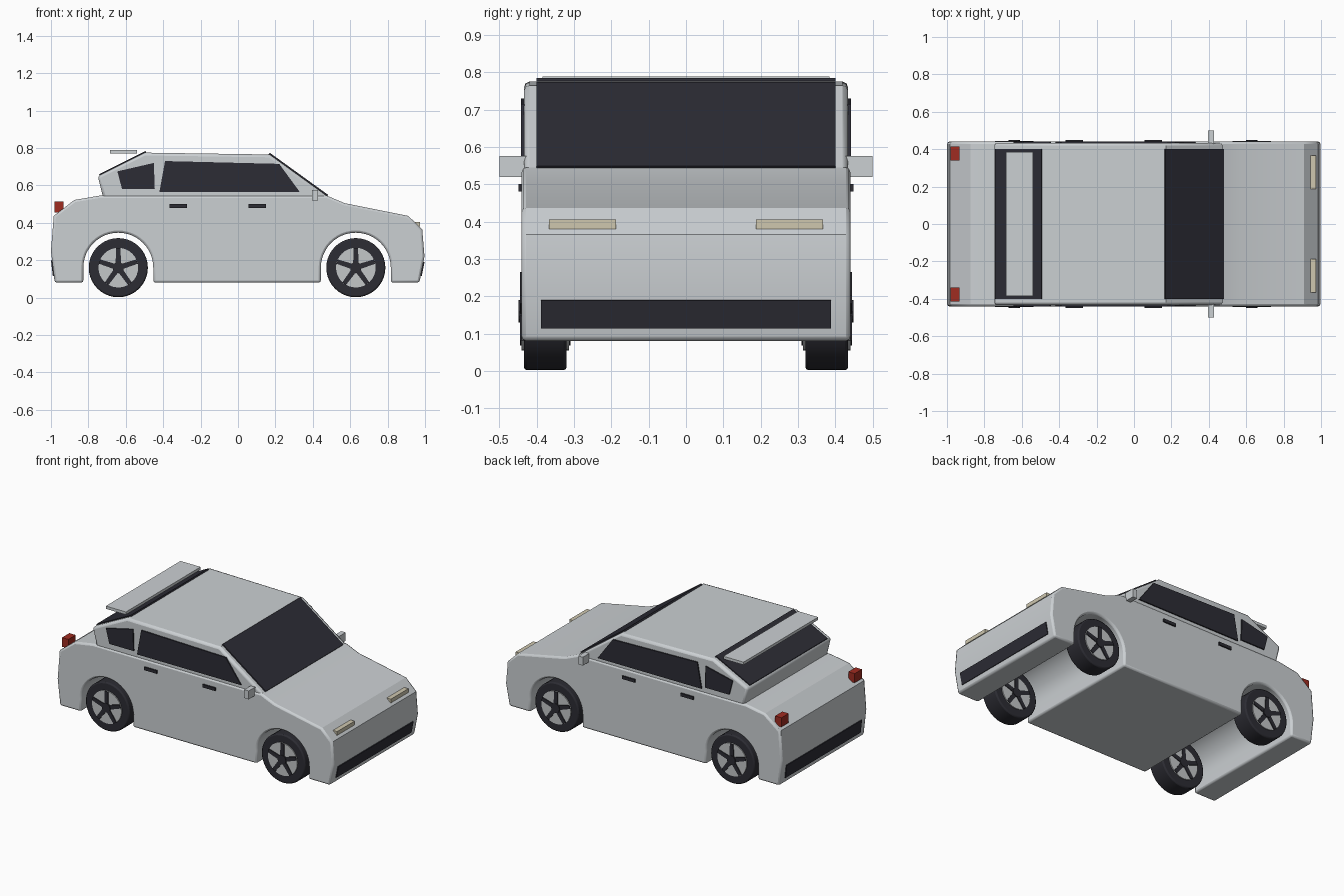
import bpy, bmesh, math
from mathutils import Vector

cube = bpy.data.objects.get("Cube")
if cube:
    bpy.data.objects.remove(cube)


def material(name, r, g, b):
    m = bpy.data.materials.new(name)
    m.use_nodes = True
    m.diffuse_color = (r, g, b, 1)
    m.node_tree.nodes["Principled BSDF"].inputs["Base Color"].default_value = (r, g, b, 1)
    return m


PAINT = material("silver paint", 0.60, 0.63, 0.65)
GLASS = material("dark glass", 0.025, 0.025, 0.035)
RUBBER = material("tyre rubber", 0.025, 0.025, 0.033)
ALLOY = material("wheel alloy", 0.55, 0.57, 0.58)
RED = material("tail lamp red", 0.35, 0.025, 0.015)
CREAM = material("headlamp cream", 0.62, 0.57, 0.43)


def slab(name, profile, y0, y1, mat, bevel=0, smooth=False):
    """Extrude an (x, z) outline from y0 to y1."""
    bm = bmesh.new()
    face = bm.faces.new([bm.verts.new((x, y0, z)) for x, z in profile])
    new = bmesh.ops.extrude_face_region(bm, geom=[face])["geom"]
    bmesh.ops.translate(bm, vec=(0, y1 - y0, 0),
                        verts=[v for v in new if isinstance(v, bmesh.types.BMVert)])
    bmesh.ops.recalc_face_normals(bm, faces=bm.faces)
    mesh = bpy.data.meshes.new(name)
    bm.to_mesh(mesh)
    bm.free()
    mesh.materials.append(mat)
    ob = bpy.data.objects.new(name, mesh)
    bpy.context.collection.objects.link(ob)
    if bevel:
        mod = ob.modifiers.new("edge", "BEVEL")
        mod.width, mod.segments = bevel, 2
        mod.limit_method, mod.angle_limit = "ANGLE", math.radians(75)
    if smooth:
        bpy.ops.object.select_all(action="DESELECT")
        ob.select_set(True)
        bpy.context.view_layer.objects.active = ob
        bpy.ops.object.shade_smooth_by_angle(angle=math.radians(20))
    return ob


def box(name, x0, x1, y0, y1, z0, z1, mat):
    return slab(name, [(x0, z0), (x1, z0), (x1, z1), (x0, z1)], y0, y1, mat)


def strip(name, a, b, half_width, lift, mat):
    """Thin plate laid over the profile edge from a to b."""
    a, b = Vector(a), Vector(b)
    d = (b - a).normalized()
    n = Vector((-d.y, d.x)) * lift
    return slab(name, [a - n * 0.5, b - n * 0.5, b + n, a + n], -half_width, half_width, mat)


def circle(cx, cz, r, n, start=0.0, sweep=2 * math.pi):
    return [(cx + r * math.cos(start + sweep * i / n), cz + r * math.sin(start + sweep * i / n))
            for i in range(n)]


HALF = 0.44
AXLES = (("rear", -0.64), ("front", 0.63))
FLOOR, HUB_Z, ARCH_R = 0.08, 0.16, 0.187

# lower body with wheel arches
outline = [(-0.98, FLOOR)]
for _, ax in AXLES:
    arch = circle(ax, HUB_Z, ARCH_R, 24, math.pi, -math.pi)
    outline += [(ax - ARCH_R, FLOOR)] + arch + [(ax + ARCH_R, HUB_Z), (ax + ARCH_R, FLOOR)]
outline += [(0.97, FLOOR), (0.997, 0.22), (0.985, 0.365), (0.91, 0.437), (0.57, 0.505),
            (0.475, 0.545), (-0.74, 0.545), (-0.875, 0.522), (-0.985, 0.437), (-1.0, 0.25)]
slab("lower_body", outline, -HALF, HALF, PAINT, 0.012, True)

# cabin and its front and rear glass
slab("cabin", [(-0.72, 0.53), (0.495, 0.53), (0.17, 0.765), (-0.5, 0.775), (-0.75, 0.65)],
     -0.434, 0.434, PAINT, 0.015, True)
strip("windscreen", (0.477, 0.543), (0.165, 0.768), -0.4, -0.008, GLASS)
strip("rear_window", (-0.74, 0.655), (-0.492, 0.779), 0.4, 0.006, GLASS)
box("rear_spoiler", -0.685, -0.54, -0.385, 0.385, 0.77, 0.788, PAINT)

# bumper intakes
strip("front_intake", (0.976, 0.115), (0.991, 0.19), 0.388, -0.006, GLASS)
strip("rear_intake", (-0.984, 0.115), (-0.994, 0.2), 0.388, 0.006, GLASS)

for side, s in (("left", 1), ("right", -1)):
    # side glass
    slab(side + "_door_window", [(-0.42, 0.565), (0.33, 0.565), (0.22, 0.715), (-0.39, 0.73)],
         s * 0.43, s * 0.442, GLASS)
    slab(side + "_quarter_window", [(-0.62, 0.58), (-0.445, 0.58), (-0.45, 0.72), (-0.645, 0.675)],
         s * 0.43, s * 0.442, GLASS)
    # door handles and mirror
    for end, x in (("rear", -0.365), ("front", 0.057)):
        box(f"{side}_{end}_door_handle", x, x + 0.092, s * 0.43, s * 0.449, 0.48, 0.5, RUBBER)
    box(side + "_mirror", 0.395, 0.427, s * 0.4, s * 0.5, 0.52, 0.575, PAINT)
    # lamps
    box(side + "_headlamp", 0.93, 0.973, s * 0.187, s * 0.367, 0.38, 0.405, CREAM)
    box(side + "_tail_lamp", -0.98, -0.934, s * 0.34, s * 0.415, 0.455, 0.515, RED)
    # wheels
    for end, ax in AXLES:
        tag = f"{side}_{end}_"
        slab(tag + "tyre", circle(ax, HUB_Z, 0.158, 40), s * 0.32, s * 0.434, RUBBER, 0.008, True)
        slab(tag + "rim", circle(ax, HUB_Z, 0.106, 32), s * 0.314, s * 0.44, ALLOY, 0, True)
        slab(tag + "hub", circle(ax, HUB_Z, 0.03, 16), s * 0.307, s * 0.449, RUBBER, 0, True)
        for i in range(5):
            a = 2 * math.pi * i / 5 + math.pi / 2
            d, t = Vector((math.cos(a), math.sin(a))), Vector((-math.sin(a), math.cos(a)))
            c = Vector((ax, HUB_Z))
            spoke = [c + t * 0.015, c - t * 0.015, c + d * 0.105 - t * 0.012, c + d * 0.105 + t * 0.012]
            slab(f"{tag}spoke_{i + 1}", spoke, s * 0.31, s * 0.445, RUBBER)
